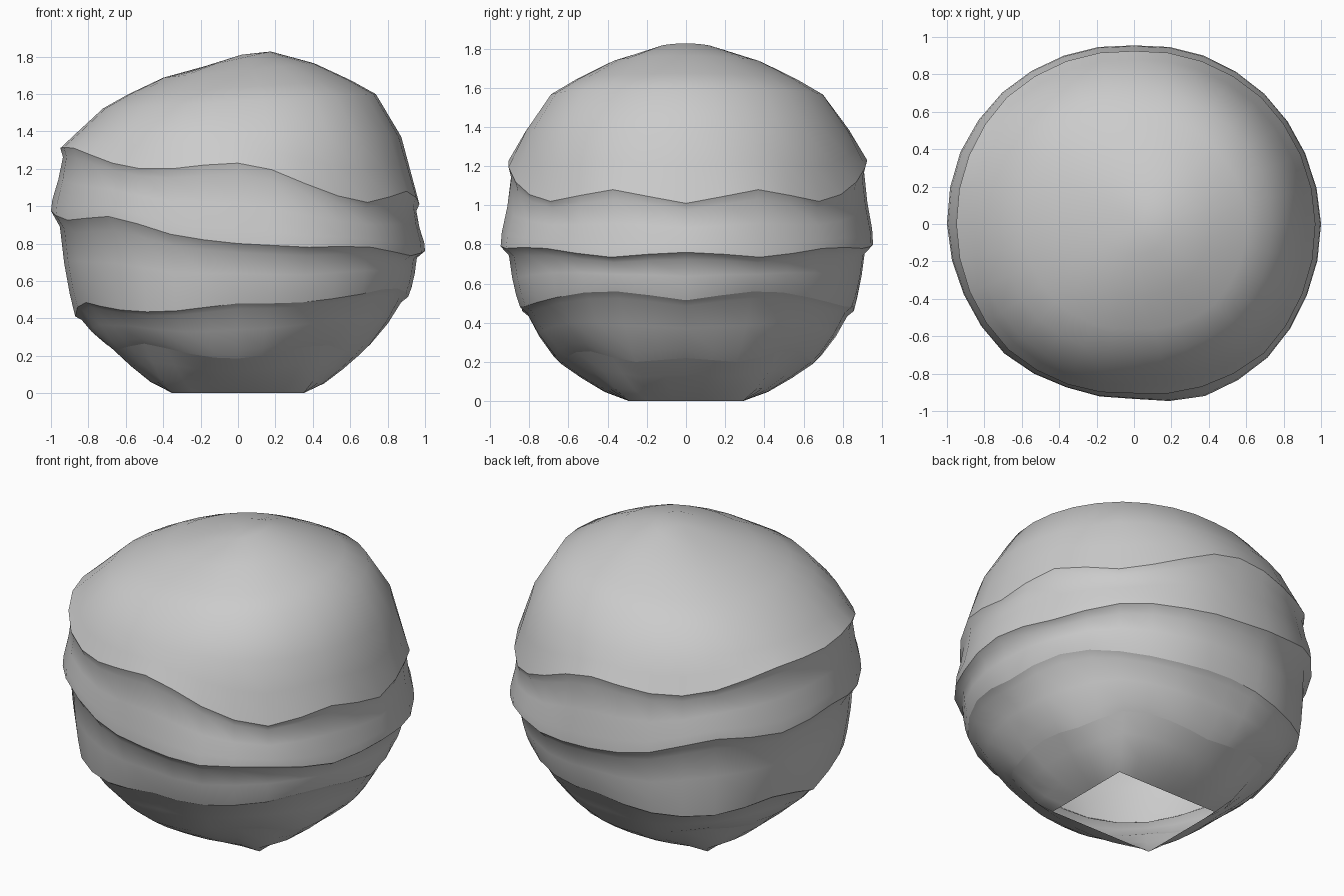
import bpy
import bmesh
from math import cos, sin, pi, radians
from mathutils import Vector

SEGMENTS = 32

if "Cube" in bpy.data.objects:
    bpy.data.objects.remove(bpy.data.objects["Cube"], do_unlink=True)

grey = bpy.data.materials.new("light_grey")
grey.use_nodes = True
colour = (0.6, 0.6, 0.6, 1)
grey.diffuse_color = colour
grey.node_tree.nodes["Principled BSDF"].inputs["Base Color"].default_value = colour


def around(values, i):
    """Interpolate evenly spaced values around the full circle."""
    t = i * len(values) / SEGMENTS
    k = int(t)
    a, b = values[k % len(values)], values[(k + 1) % len(values)]
    return a + (b - a) * (t - k)


def lip(radii, heights):
    """Wavy ring from +x counter-clockwise; heights run +x to -x and mirror in y."""
    heights = heights + heights[-2:0:-1]
    ring = []
    for i in range(SEGMENTS):
        a = 2 * pi * i / SEGMENTS
        r = around(radii, i)
        ring.append(Vector((r * cos(a), r * sin(a), heights[i])))
    return ring


def square_ring(half_x, half_y):
    ring = []
    for i in range(SEGMENTS):
        a = 2 * pi * i / SEGMENTS
        s = 1 / max(abs(cos(a)), abs(sin(a)))
        ring.append(Vector((half_x * s * cos(a), half_y * s * sin(a), 0)))
    return ring


def between(top, bottom, t, tz, scale):
    """Ring between two lips, with its own height blend and width scale."""
    ring = []
    for a, b in zip(top, bottom):
        p = a.lerp(b, t) * scale
        p.z = a.z + (b.z - a.z) * tz
        ring.append(p)
    return ring


def build(name, rings, apex=None):
    bm = bmesh.new()
    rows = [[bm.verts.new(p) for p in ring] for ring in rings]
    for upper, lower in zip(rows, rows[1:]):
        for i in range(SEGMENTS):
            j = (i + 1) % SEGMENTS
            bm.faces.new((upper[i], lower[i], lower[j], upper[j]))
    if apex:
        tip = bm.verts.new(apex)
        for i in range(SEGMENTS):
            bm.faces.new((tip, rows[0][i], rows[0][(i + 1) % SEGMENTS]))
    mesh = bpy.data.meshes.new(name)
    bm.to_mesh(mesh)
    bm.free()
    mesh.materials.append(grey)
    obj = bpy.data.objects.new(name, mesh)
    bpy.context.collection.objects.link(obj)
    bpy.ops.object.select_all(action="DESELECT")
    obj.select_set(True)
    bpy.context.view_layer.objects.active = obj
    bpy.ops.object.shade_smooth_by_angle(angle=radians(60))


# Wavy lower edges of the layers
cap_lip = lip((.97, .96, .925, .96, .95, .95, .905, .98),
              (1.01, 1.045, 1.08, 1.05, 1.02, 1.055, 1.12, 1.195, 1.23,
               1.22, 1.2, 1.2, 1.23, 1.275, 1.31, 1.315, 1.31))
upper_lip = lip((1, .99, .985, .975, .955, .975, .995, 1.005,
                 1, .985, .98, .945, .935, .995, 1.01, 1),
                (.76, .75, .735, .755, .78, .785, .78, .79, .8,
                 .82, .85, .905, .945, .935, .925, .95, .975))
middle_lip = lip((.91, .885, .855, .93, .87, .89, .84, .935),
                 (.515, .54, .56, .555, .53, .505, .485, .48, .48,
                  .46, .44, .435, .445, .465, .485, .46, .41))
lower_lip = lip((.66, .69, .64, .72, .67, .71, .63, .69),
                (.22, .21, .2, .225, .255, .25, .225, .2, .185,
                 .19, .21, .24, .265, .25, .235, .235, .24))
opening = square_ring(.35, .29)

# Domed cap, tilted slightly towards -x
dome = []
for f, z, tilt in ((.18, 1.788, .04), (.42, 1.725, .04), (.62, 1.635, .04),
                   (.76, 1.56, .04), (.9, 1.385, -.015)):
    dome.append([Vector((p.x * f, p.y * f, z + tilt * p.x)) for p in cap_lip])
dome.append(between(dome[-1], cap_lip, .5, .5, 1))
build("cap", dome + [cap_lip], (0.02, 0, 1.81))

# Overlapping bands, each tucked under the lip above it
bands = (
    ("upper_band", cap_lip, upper_lip, ((.1, .14, .98), (.5, .5, .985), (.85, .82, 1))),
    ("middle_band", upper_lip, middle_lip, ((.1, .15, .965), (.4, .5, .98), (.75, .8, .995))),
    ("lower_band", middle_lip, lower_lip, ((.08, .1, .98), (.4, .48, .99), (.8, .85, 1))),
    ("base_band", lower_lip, opening, ((.3, .38, 1), (.65, .75, 1.01))),
)
for name, top, bottom, steps in bands:
    build(name, [top] + [between(top, bottom, *s) for s in steps] + [bottom])
